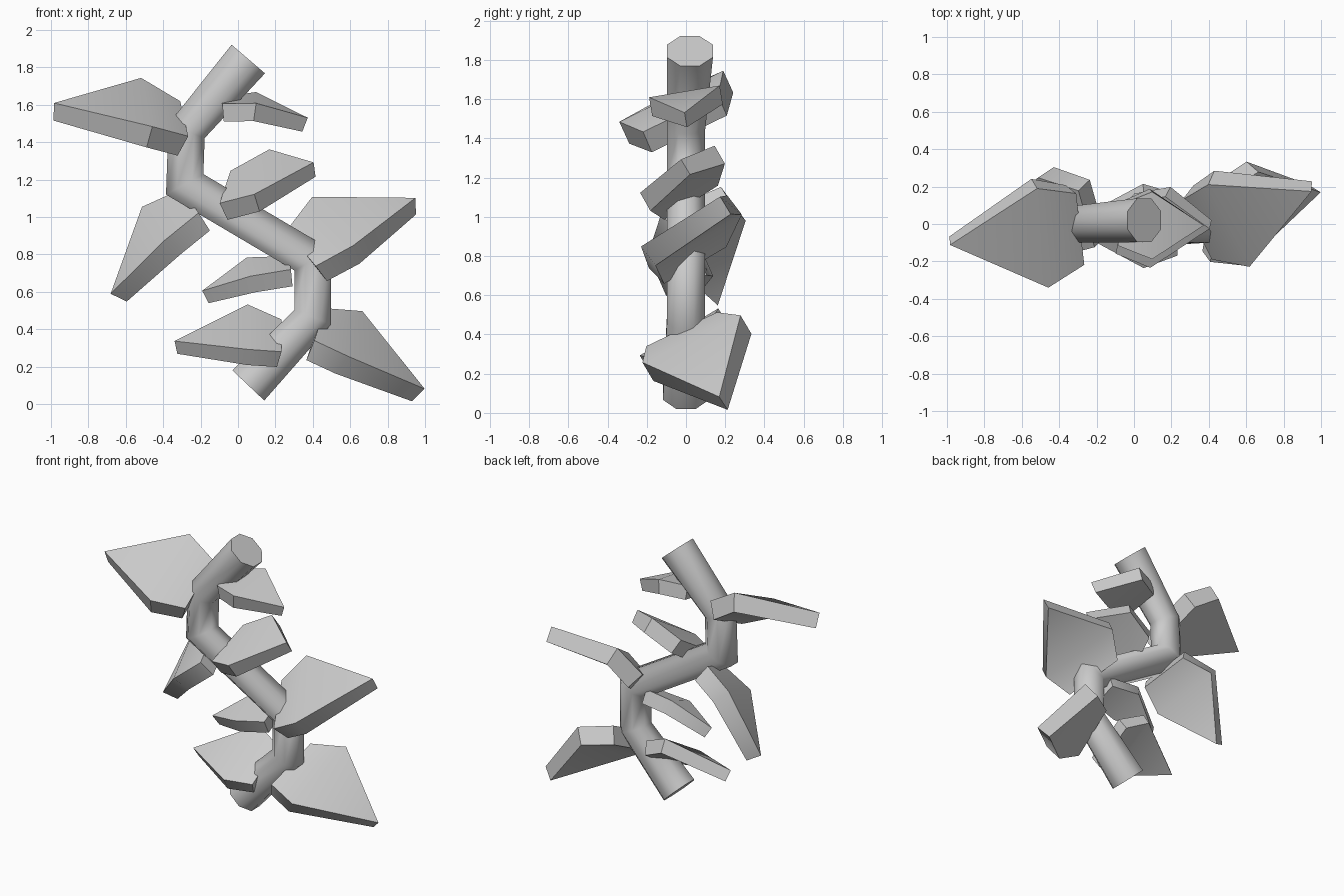
import bpy, bmesh, math
from mathutils import Vector

if "Cube" in bpy.data.objects:
    bpy.data.objects.remove(bpy.data.objects["Cube"])


def finish(name, bm, angle):
    bmesh.ops.recalc_face_normals(bm, faces=bm.faces[:])
    me = bpy.data.meshes.new(name)
    bm.to_mesh(me)
    bm.free()
    ob = bpy.data.objects.new(name, me)
    bpy.context.collection.objects.link(ob)
    for o in bpy.context.selected_objects:
        o.select_set(False)
    ob.select_set(True)
    bpy.context.view_layer.objects.active = ob
    bpy.ops.object.shade_smooth_by_angle(angle=math.radians(angle))


# Stem: mitred eight-sided tube along a zigzag path in the xz plane
def stem(path, radii, sides=8):
    pts = [Vector(p) for p in path]
    bm = bmesh.new()
    rings = []
    for i, p in enumerate(pts):
        d0 = (p - pts[i - 1]).normalized() if i else None
        d1 = (pts[i + 1] - p).normalized() if i < len(pts) - 1 else None
        d0, d1 = d0 or d1, d1 or d0
        t = (d0 + d1).normalized()
        across = Vector((0, 1, 0))
        side = across.cross(t).normalized() / t.dot(d1)
        ring = []
        for k in range(sides):
            a = math.tau * (k + 0.5) / sides
            ring.append(bm.verts.new(p + radii[i] * 1.06 * (
                side * math.cos(a) + across * math.sin(a))))
        rings.append(ring)
    for a, b in zip(rings, rings[1:]):
        for k in range(sides):
            n = (k + 1) % sides
            bm.faces.new((a[k], a[n], b[n], b[k]))
    bm.faces.new(rings[0])
    bm.faces.new(rings[-1])
    finish("stem", bm, 46)


# Leaf: kite-shaped slab folded at its widest line, thicker towards the base
def leaf(name, base, mid, tip, half, thick=0.11, ratio=0.72):
    base, mid, tip, half = map(Vector, (base, mid, tip, half))
    n1 = (mid - base).cross(half).normalized()
    n2 = (tip - mid).cross(half).normalized()
    if n1.z < 0:
        n1.negate()
    if n2.z < 0:
        n2.negate()
    nm = (n1 + n2).normalized()
    outline = [(base - half * ratio, n1, 1.15), (mid - half, nm, 1.15),
               (tip, n2, 0.95), (mid + half, nm, 1.15),
               (base + half * ratio, n1, 1.15)]
    bm = bmesh.new()
    top = [bm.verts.new(p + n * 0.05) for p, n, s in outline]
    low = [bm.verts.new(p + n * (0.05 - thick * s)) for p, n, s in outline]
    for v in (top, low):
        bm.faces.new((v[0], v[1], v[3], v[4]))
        bm.faces.new((v[1], v[2], v[3]))
    for k in range(5):
        n = (k + 1) % 5
        bm.faces.new((top[k], top[n], low[n], low[k]))
    finish(name, bm, 50)


stem([(0.055, 0, 0.1), (0.4, 0, 0.465), (0.4, 0, 0.77),
      (-0.285, 0, 1.175), (-0.275, 0, 1.46), (0.055, 0.02, 1.845)],
     [0.12, 0.1, 0.1, 0.1, 0.1, 0.12])

# Large leaves on the outer bends
leaf("upper_left_leaf", (-0.31, -0.01, 1.485), (-0.5, -0.055, 1.57),
     (-0.985, -0.09, 1.565), (-0.03, 0.265, 0.13))
leaf("middle_right_leaf", (0.36, 0, 0.8), (0.52, 0.02, 0.94),
     (0.95, 0.2, 1.06), (-0.11, 0.22, 0.13))
leaf("middle_left_leaf", (-0.23, 0.05, 1.05), (-0.42, 0.06, 0.935),
     (-0.64, 0.14, 0.57), (-0.06, 0.21, 0.09))
leaf("lower_right_leaf", (0.42, 0, 0.385), (0.6, 0.05, 0.34),
     (0.965, 0.19, 0.05), (0.04, 0.25, 0.12))

# Smaller leaves on the inner sides
leaf("upper_right_leaf", (-0.08, 0, 1.575), (0.09, 0, 1.59),
     (0.355, 0, 1.485), (0, 0.18, 0.03), 0.085, 0.6)
leaf("inner_right_leaf", (-0.05, 0, 1.12), (0.14, -0.02, 1.2),
     (0.41, 0, 1.25), (0.04, 0.19, 0.12), 0.095)
leaf("inner_left_leaf", (0.28, 0, 0.71), (0.07, 0, 0.69),
     (-0.17, 0, 0.565), (-0.01, 0.12, 0.05), 0.085)
leaf("lower_left_leaf", (0.22, 0, 0.325), (0.05, -0.01, 0.37),
     (-0.33, 0, 0.295), (0, 0.2, 0.12), 0.085)
